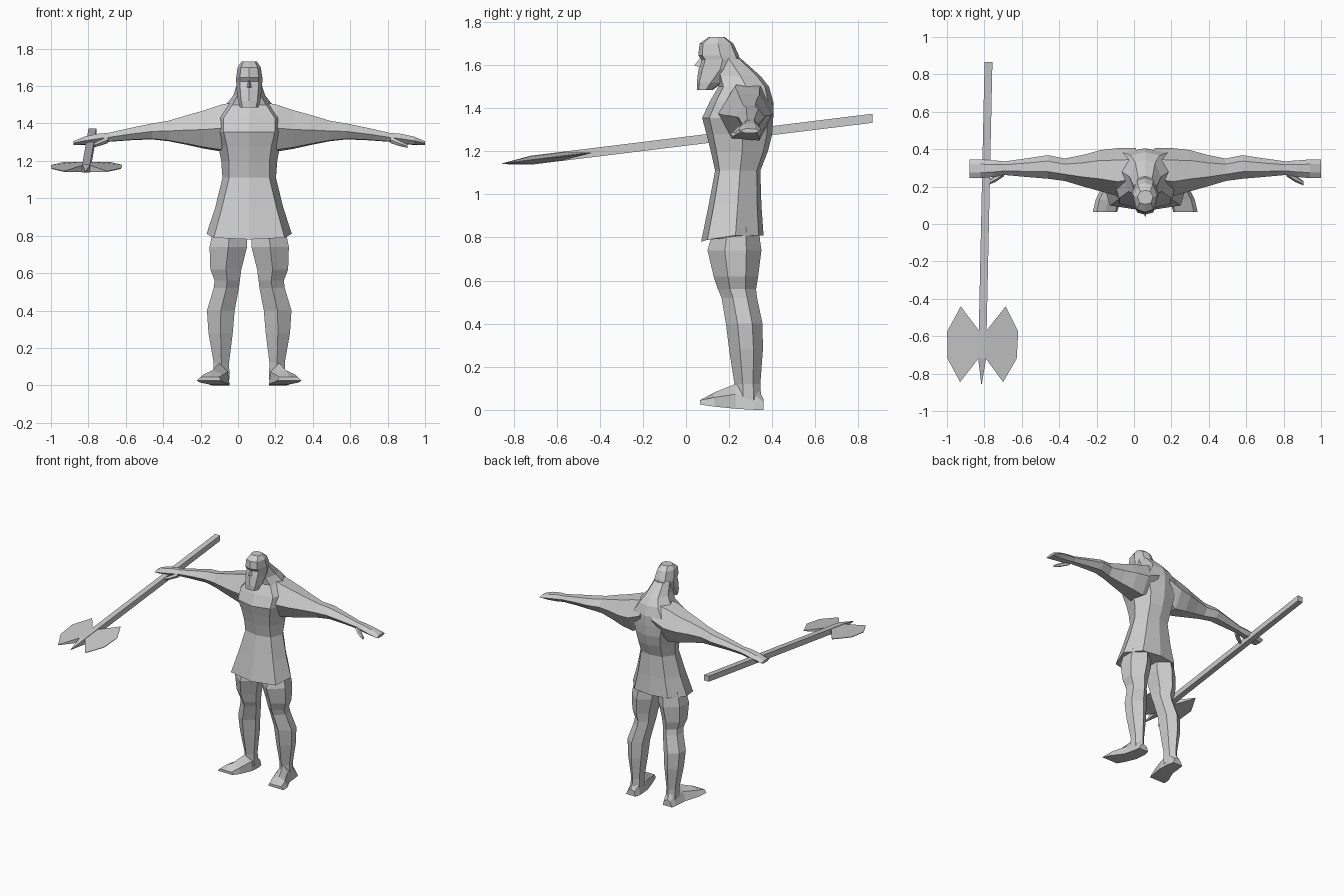
import bpy, bmesh
from mathutils import Vector

CX = 0.06  # the figure's centre line

skin = bpy.data.materials.new("stone grey")
skin.diffuse_color = (0.6, 0.6, 0.6, 1)


def build(name, pts, faces):
    me = bpy.data.meshes.new(name)
    bm = bmesh.new()
    vs = [bm.verts.new(p) for p in pts]
    for f in faces:
        bm.faces.new([vs[i] for i in f])
    bmesh.ops.recalc_face_normals(bm, faces=bm.faces)
    bm.to_mesh(me)
    bm.free()
    me.materials.append(skin)
    ob = bpy.data.objects.new(name, me)
    bpy.context.collection.objects.link(ob)
    return ob


def loft(name, rings):
    """Skin a list of equal-sized rings and cap both ends."""
    n, m = len(rings[0]), len(rings)
    pts = [p for r in rings for p in r]
    faces = [(k * n + i, k * n + (i + 1) % n, (k + 1) * n + (i + 1) % n, (k + 1) * n + i)
             for k in range(m - 1) for i in range(n)]
    faces += [tuple(range(n)), tuple(range((m - 1) * n, m * n))]
    return build(name, pts, faces)


def body_ring(z, w, yf, yb, front=0.72, lift=0.0):
    """Symmetric eight-sided ring: front centre, corners, sides, back centre."""
    d = yb - yf
    half = [(0, yf, z), (front * w, yf + 0.1 * d, z + lift * 0.3),
            (w, yf + 0.55 * d, z + lift), (0.62 * w, yb - 0.08 * d, z + lift), (0, yb, z + lift)]
    right = [(CX + x, y, h) for x, y, h in half]
    left = [(CX - x, y, h) for x, y, h in half[3:0:-1]]
    return right + left


# Torso and tunic
loft("torso_tunic", [
    body_ring(0.78, 0.228, 0.07, 0.36, 0.83, 0.03),
    body_ring(0.95, 0.182, 0.105, 0.35, 0.8),
    body_ring(1.11, 0.143, 0.135, 0.345, 0.75),
    body_ring(1.20, 0.15, 0.115, 0.38),
    body_ring(1.28, 0.165, 0.095, 0.40),
    body_ring(1.355, 0.19, 0.075, 0.405),
    body_ring(1.43, 0.19, 0.11, 0.405),
    body_ring(1.50, 0.125, 0.15, 0.385),
    body_ring(1.55, 0.085, 0.14, 0.345),
    body_ring(1.63, 0.06, 0.13, 0.255)])

# Head with beard
loft("head_beard", [
    body_ring(1.485, 0.05, 0.052, 0.125),
    body_ring(1.52, 0.06, 0.05, 0.17),
    body_ring(1.58, 0.067, 0.058, 0.24),
    body_ring(1.625, 0.07, 0.072, 0.25),
    body_ring(1.645, 0.07, 0.057, 0.245),
    body_ring(1.70, 0.062, 0.063, 0.22),
    body_ring(1.73, 0.042, 0.105, 0.18)])

# Nose wedge
build("nose", [(CX - .016, .075, 1.59), (CX + .016, .075, 1.59),
               (CX, .038, 1.597), (CX, .07, 1.64)],
      [(0, 1, 2), (0, 2, 3), (1, 2, 3), (0, 1, 3)])


def arm_ring(s, d, yf, yb, zb, zt):
    """Six-sided ring across the arm."""
    x, w, h = CX + s * d, yb - yf, zt - zb
    return [(x, yf + .3 * w, zt), (x, yf + .75 * w, zt - .04 * h), (x, yb, zb + .5 * h),
            (x, yf + .75 * w, zb), (x, yf + .25 * w, zb + .04 * h), (x, yf, zb + .5 * h)]


def leg_ring(s, z, xi, xo, yf, yb):
    """Six-sided ring around the leg with a ridge at the front."""
    w, d, m = xo - xi, yb - yf, (xi + xo) / 2
    prof = [(m, yf), (xo, yf + .32 * d), (xo - .05 * w, yf + .72 * d),
            (m, yb), (xi + .08 * w, yf + .75 * d), (xi, yf + .3 * d)]
    return [(CX + s * x, y, z) for x, y in prof]


def foot_ring(s, y, xi, xo, zb, zt):
    w = xo - xi
    return [(CX + s * x, y, z) for x, z in
            [(xi, zb), (xo, zb), (xo - .02, (zb + zt) / 2 + .01),
             (xi + .5 * w, zt), (xi + .01, (zb + zt) / 2 + .01)]]


for side, s in (("left", 1), ("right", -1)):
    # Arm ending in a flat open hand
    loft(side + "_arm", [arm_ring(s, *r) for r in (
        (0.05, .17, .405, 1.31, 1.52),
        (0.15, .15, .405, 1.25, 1.50),
        (0.24, .175, .395, 1.265, 1.47),
        (0.33, .20, .37, 1.285, 1.445),
        (0.43, .23, .35, 1.305, 1.415),
        (0.52, .242, .368, 1.315, 1.40),
        (0.64, .252, .35, 1.31, 1.375),
        (0.75, .262, .335, 1.302, 1.35),
        (0.81, .252, .34, 1.292, 1.345),
        (0.88, .245, .345, 1.285, 1.33),
        (0.94, .247, .345, 1.285, 1.305))])
    # Thumb
    loft(side + "_thumb", [arm_ring(s, *r) for r in (
        (0.755, .255, .29, 1.295, 1.33),
        (0.80, .225, .265, 1.28, 1.31),
        (0.845, .207, .23, 1.27, 1.287))])
    # Leg
    loft(side + "_leg", [leg_ring(s, *r) for r in (
        (.85, .012, .19, .13, .335),
        (.74, .012, .212, .10, .35),
        (.62, .042, .208, .128, .335),
        (.56, .05, .185, .148, .325),
        (.52, .055, .19, .165, .33),
        (.40, .078, .226, .185, .355),
        (.28, .088, .218, .20, .357),
        (.12, .108, .19, .225, .345),
        (.03, .105, .195, .225, .35))])
    # Foot
    loft(side + "_foot", [foot_ring(s, *r) for r in (
        (.36, .115, .195, 0, .05),
        (.32, .105, .2, 0, .12),
        (.23, .105, .215, .005, .12),
        (.13, .13, .265, .015, .08),
        (.065, .15, .28, .025, .045))])


# Axe: every part follows the tilted shaft line
def on_shaft(y, dx=0.0, dz=0.0):
    t = (y + 0.855) / 1.72
    return Vector((-0.815 + 0.037 * t + dx, y, 1.142 + 0.211 * t + dz))


R = 0.021
corners = [(-R, -R), (R, -R), (R, R), (-R, R)]
loft("axe_shaft", [[on_shaft(y, a * k, b * k) for a, b in corners]
                   for y, k in ((0.865, 1), (-0.72, 1), (-0.855, .08))])

# Double blades, thick at the shaft and thin at the cutting edge
outline = [(.0, -.57), (.02, -.57), (.12, -.44), (.19, -.575),
           (.185, -.72), (.115, -.845), (.02, -.72), (.0, -.72)]
for side, s in (("left", 1), ("right", -1)):
    rings = []
    for v in (1, -1):
        rings.append([on_shaft(y, s * x, v * (.018 if x < .05 else .002)) for x, y in outline])
    loft("axe_blade_" + side, rings)
